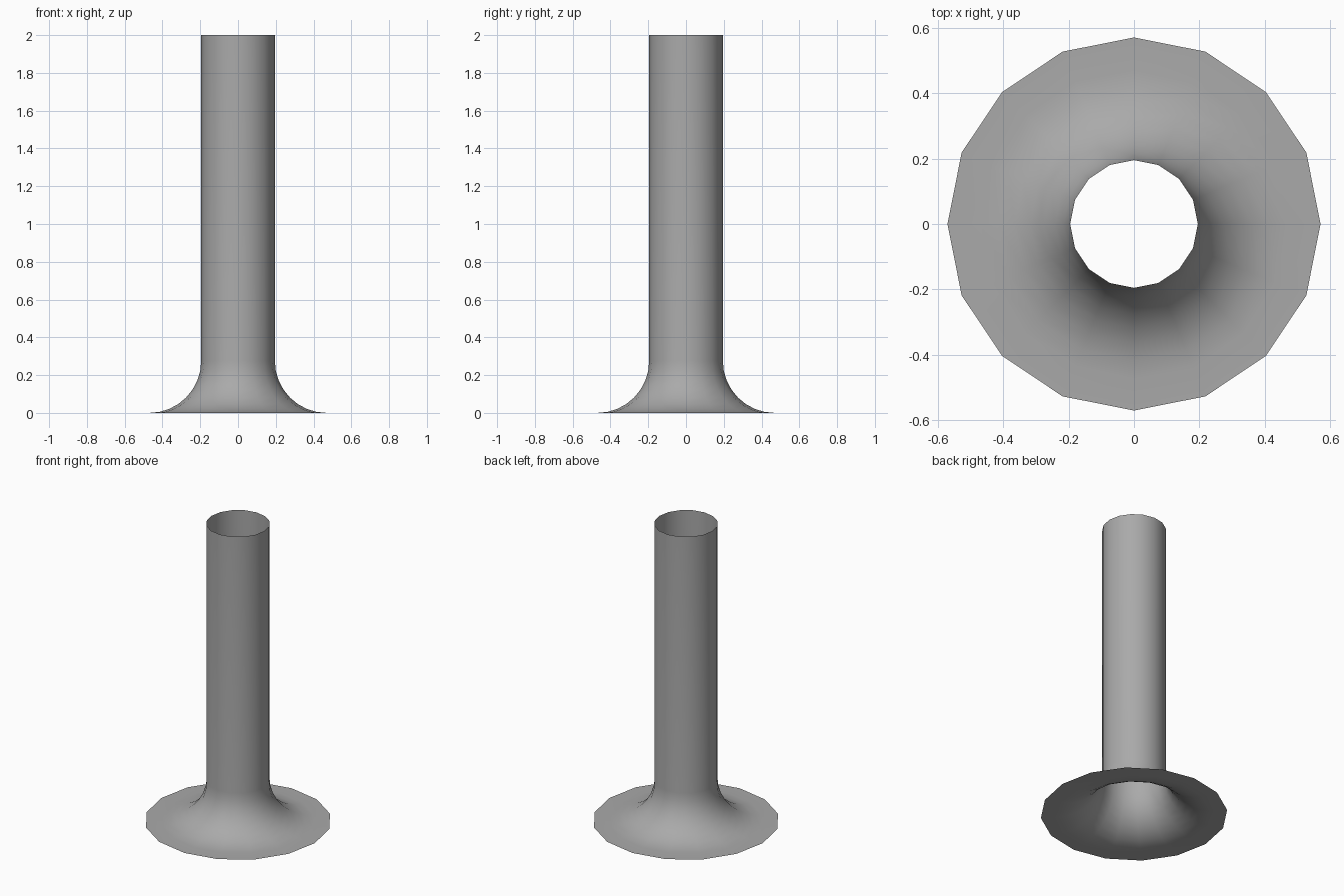
import bpy, bmesh, math

cube = bpy.data.objects.get("Cube")
if cube:
    bpy.data.objects.remove(cube, do_unlink=True)

SIDES = 16
TUBE_R, RIM_R, HEIGHT, FLARE = 0.195, 0.57, 2.0, 0.275
ARC_STEPS = 8

# Single grey finish
grey = bpy.data.materials.new("plain_grey")
grey.use_nodes = True
colour = (0.4, 0.4, 0.4, 1)
grey.diffuse_color = colour
grey.node_tree.nodes["Principled BSDF"].inputs["Base Color"].default_value = colour

# Profile: flat rim, quarter-circle flare, straight tube
profile = [(RIM_R, 0)]
for i in range(ARC_STEPS + 1):
    a = math.pi / 2 * i / ARC_STEPS
    profile.append((TUBE_R + FLARE * (1 - math.sin(a)), FLARE * (1 - math.cos(a))))
profile.append((TUBE_R, HEIGHT))

# Open flared pipe, spun around the z axis
bm = bmesh.new()
rings = []
for r, z in profile:
    ring = []
    for k in range(SIDES):
        t = 2 * math.pi * k / SIDES
        ring.append(bm.verts.new((r * math.cos(t), r * math.sin(t), z)))
    rings.append(ring)
for low, high in zip(rings, rings[1:]):
    for k in range(SIDES):
        n = (k + 1) % SIDES
        bm.faces.new((low[k], low[n], high[n], high[k])).smooth = True

mesh = bpy.data.meshes.new("flared_pipe")
bm.to_mesh(mesh)
bm.free()
mesh.materials.append(grey)
pipe = bpy.data.objects.new("flared_pipe", mesh)
bpy.context.collection.objects.link(pipe)
